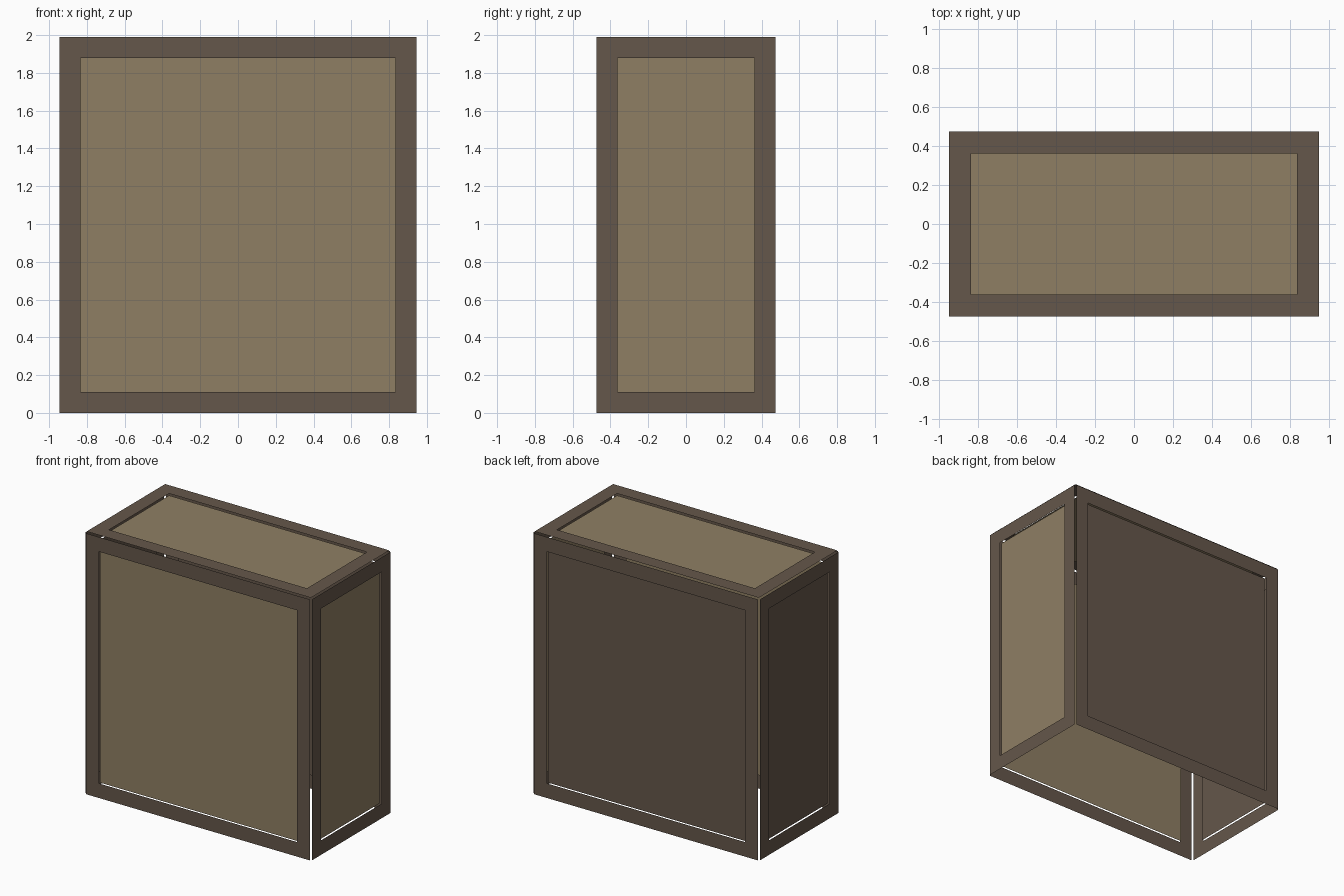
import bpy
from mathutils import Matrix, Vector
from math import radians

if "Cube" in bpy.data.objects:
    bpy.data.objects.remove(bpy.data.objects["Cube"])

HX, HY, H = 0.946, 0.473, 1.99   # half width, half depth, wall height
GAP = 0.01                       # panels float slightly off the box corners
RECESS = 0.015                   # inset sheets sit behind their frames
BORDER = 0.111                   # frame width


def material(name, rgb):
    m = bpy.data.materials.new(name)
    m.diffuse_color = (*rgb, 1)
    m.use_nodes = True
    m.node_tree.nodes["Principled BSDF"].inputs["Base Color"].default_value = m.diffuse_color
    return m


dark = material("dark_brown", (0.130, 0.095, 0.069))
tan = material("tan", (0.275, 0.212, 0.127))


def sheet(name, verts, faces, mat, matrix):
    me = bpy.data.meshes.new(name)
    me.from_pydata([matrix @ Vector(v) for v in verts], [], faces)
    me.materials.append(mat)
    ob = bpy.data.objects.new(name, me)
    bpy.context.collection.objects.link(ob)


def rectangle(w, h, z):
    return [(-w, -h, z), (w, -h, z), (w, h, z), (-w, h, z)]


def panel(name, w, h, mat, matrix):
    """Flat frame around a recessed sheet, facing local +z."""
    outer = rectangle(w, h, 0)
    inner = rectangle(w - BORDER, h - BORDER, 0)
    ring = [(i, (i + 1) % 4, (i + 1) % 4 + 4, i + 4) for i in range(4)]
    sheet(name + "_frame", outer + inner, ring, dark, matrix)
    sheet(name + "_inset", rectangle(w - BORDER, h - BORDER, -RECESS),
          [(0, 1, 2, 3)], mat, matrix)


# Four upright walls: name, turn about z, half width, distance out, inset colour
for name, turn, w, out, mat in (("front", 0, HX, HY, tan),
                                ("right", 90, HY, HX, tan),
                                ("back", 180, HX, HY, dark),
                                ("left", 270, HY, HX, dark)):
    place = (Matrix.Rotation(radians(turn), 4, 'Z')
             @ Matrix.Translation((0, -out - GAP, H / 2))
             @ Matrix.Rotation(radians(90), 4, 'X'))
    panel(name + "_wall", w, H / 2, mat, place)

# Top panel; the underside stays open
panel("top", HX, HY, tan, Matrix.Translation((0, 0, H + GAP)))
